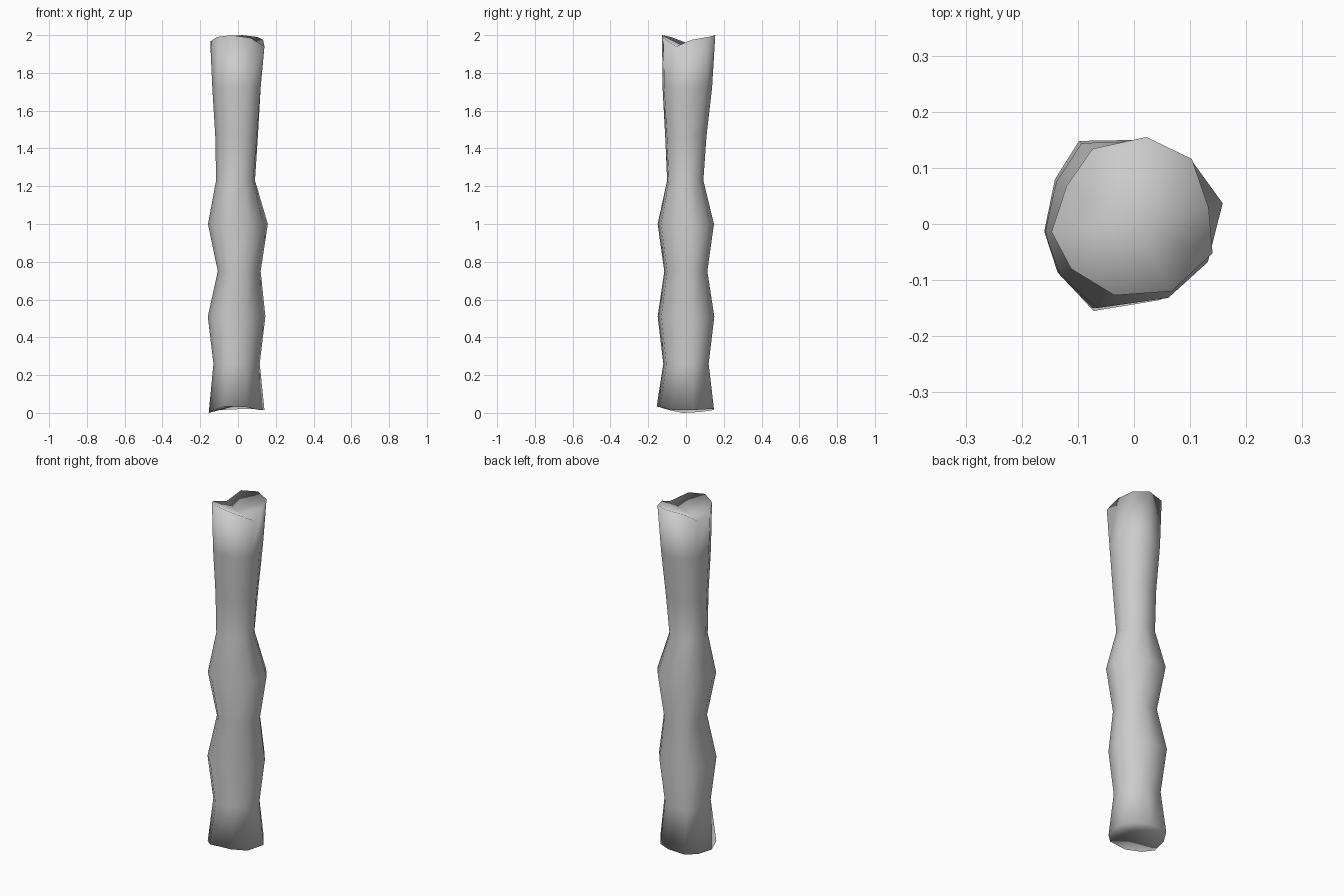
import bpy, bmesh

if "Cube" in bpy.data.objects:
    bpy.data.objects.remove(bpy.data.objects["Cube"])

# Uneven ten-sided outlines: (x, y, rim height)
LOW = [(.16, .04, .015), (.10, .12, .02), (.02, .152, .02), (-.095, .15, .015), (-.14, .08, .005),
       (-.16, -.015, 0), (-.135, -.09, .015), (-.07, -.155, .035), (.06, -.135, .03), (.13, -.07, .015)]
HIGH = [(.133, .029, 1.975), (.103, .116, 1.99), (.022, .155, 2.0), (-.074, .134, 1.99), (-.12, .068, 1.94),
        (-.147, -.014, 1.965), (-.112, -.08, 1.99), (-.035, -.127, 2.0), (.067, -.12, 1.985), (.14, -.052, 1.94)]

# Swelling sections: z, x range, y range, blend from low outline to high outline
SECTIONS = [
    (.26, -.13, .115, -.12, .12, 0),
    (.51, -.16, .145, -.15, .15, 0),
    (.75, -.107, .12, -.115, .113, 0),
    (1.0, -.159, .158, -.15, .148, .1),
    (1.23, -.116, .09, -.10, .092, .4),
    (1.46, -.12, .105, -.11, .108, .6),
    (1.72, -.136, .12, -.124, .138, .8),
]


def fit(values, lo, hi):
    a, b = min(values), max(values)
    return [lo + (v - a) / (b - a) * (hi - lo) for v in values]


def section(z, x0, x1, y0, y1, t):
    xs = fit([a[0] * (1 - t) + b[0] * t for a, b in zip(LOW, HIGH)], x0, x1)
    ys = fit([a[1] * (1 - t) + b[1] * t for a, b in zip(LOW, HIGH)], y0, y1)
    return [(x, y, z) for x, y in zip(xs, ys)]


bm = bmesh.new()
bottom = section(0, -.155, .14, -.155, .148, 0)
bottom = [(p[0], p[1], q[2]) for p, q in zip(bottom, LOW)]
loops = [bottom] + [section(*s) for s in SECTIONS] + [HIGH]
rings = [[bm.verts.new(p) for p in loop] for loop in loops]

# Side walls
n = len(LOW)
for a, b in zip(rings, rings[1:]):
    for i in range(n):
        j = (i + 1) % n
        bm.faces.new((a[i], a[j], b[j], b[i]))

# Slightly hollowed ends
for ring, z in ((rings[0], .04), (rings[-1], 1.935)):
    centre = bm.verts.new((0, 0, z))
    for i in range(n):
        bm.faces.new((ring[i], ring[(i + 1) % n], centre))

bmesh.ops.recalc_face_normals(bm, faces=bm.faces)
for f in bm.faces:
    f.smooth = True
mesh = bpy.data.meshes.new("wooden_post")
bm.to_mesh(mesh)
bm.free()
bpy.context.collection.objects.link(bpy.data.objects.new("wooden_post", mesh))
